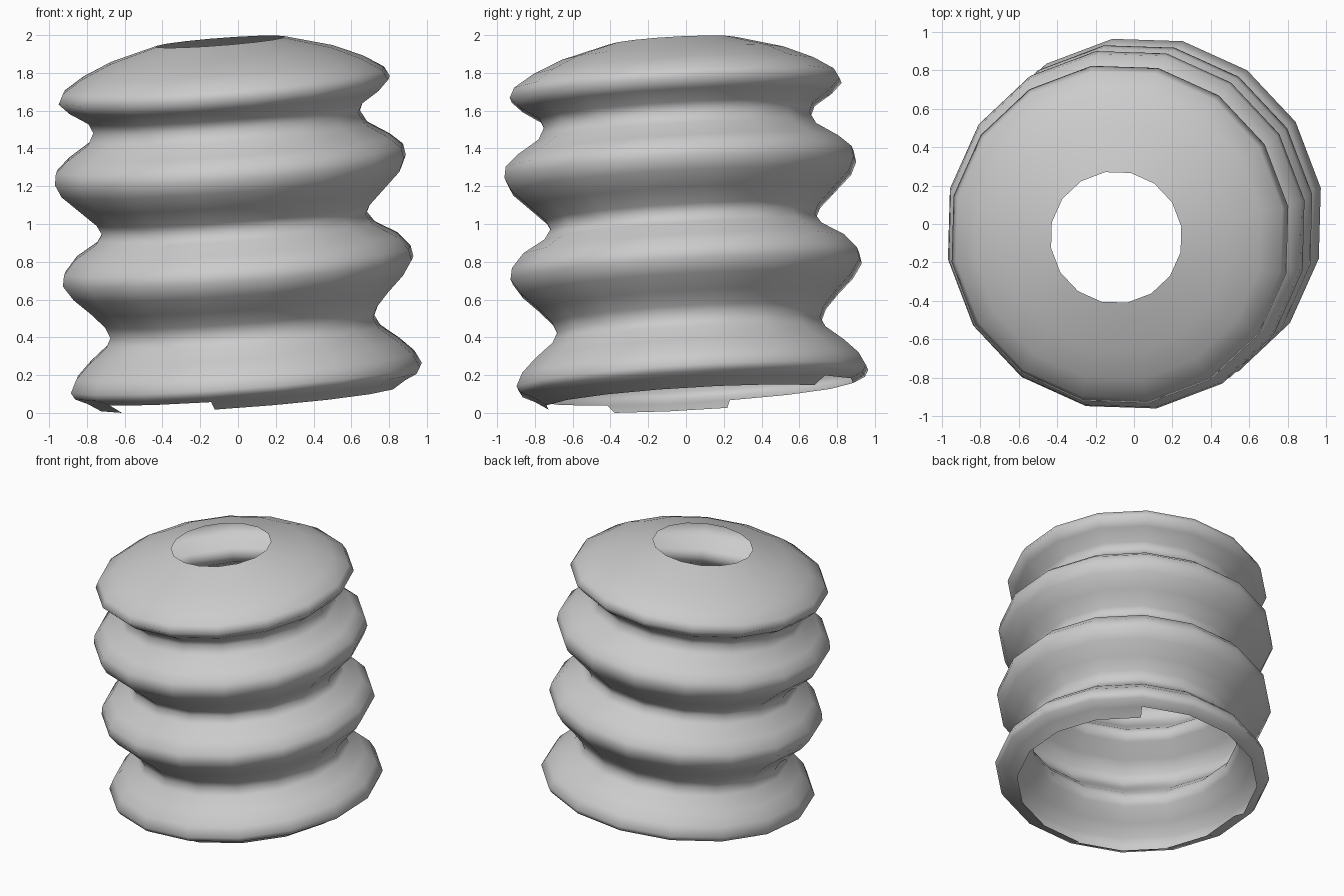
import bpy
import bmesh
from math import cos, sin, radians, tau
from mathutils import Matrix, Vector

cube = bpy.data.objects.get("Cube")
if cube:
    bpy.data.objects.remove(cube, do_unlink=True)

SIDES = 16
START = radians(9.5)
AXIS = Vector((-0.077, -0.058, 1.0))

# Radius and height along the bellows, from the lower lip to the top opening
profile = [
    (0.79, 0.07), (0.86, 0.115), (0.925, 0.145),
    # first fold
    (0.945, 0.18), (0.91, 0.25), (0.834, 0.325), (0.738, 0.402),
    (0.711, 0.455), (0.736, 0.513), (0.804, 0.588), (0.892, 0.672),
    # second fold
    (0.944, 0.75), (0.933, 0.81), (0.868, 0.885), (0.75, 0.955),
    (0.714, 1.008), (0.738, 1.056), (0.826, 1.14), (0.914, 1.224),
    # third fold
    (0.945, 1.292), (0.935, 1.353), (0.868, 1.413), (0.751, 1.488),
    (0.718, 1.55), (0.74, 1.6), (0.836, 1.662),
    # fourth fold and domed top
    (0.892, 1.718), (0.865, 1.771), (0.758, 1.839), (0.6, 1.908),
    (0.345, 1.978),
]

# Lip segments that are broken away
broken = {2, 3, 4, 5, 6, 9, 10}


def make_bellows():
    bm = bmesh.new()
    rings = []
    for radius, height in profile:
        ring = []
        for i in range(SIDES):
            a = START + tau * i / SIDES
            ring.append(bm.verts.new((radius * cos(a), radius * sin(a), height)))
        rings.append(ring)

    # Wall strips, leaving gaps in the lowest one
    for level, (low, high) in enumerate(zip(rings, rings[1:])):
        for i in range(SIDES):
            if level == 0 and i in broken:
                continue
            j = (i + 1) % SIDES
            face = bm.faces.new((low[i], low[j], high[j], high[i]))
            face.smooth = True
    bmesh.ops.delete(bm, geom=[v for v in bm.verts if not v.link_faces],
                     context='VERTS')

    # Lean the whole sleeve and rest it on the floor
    lean = Vector((0, 0, 1)).rotation_difference(AXIS).to_matrix().to_4x4()
    place = Matrix.Translation((0.058, 0.044, 0)) @ lean
    bm.transform(place @ Matrix.Scale(0.995, 4, (0, 0, 1)))
    lowest = min(v.co.z for v in bm.verts)
    bmesh.ops.translate(bm, verts=bm.verts, vec=(0, 0, -lowest))

    mesh = bpy.data.meshes.new("bellows_sleeve")
    bm.to_mesh(mesh)
    bm.free()
    obj = bpy.data.objects.new("bellows_sleeve", mesh)
    bpy.context.collection.objects.link(obj)
    return obj


make_bellows()
